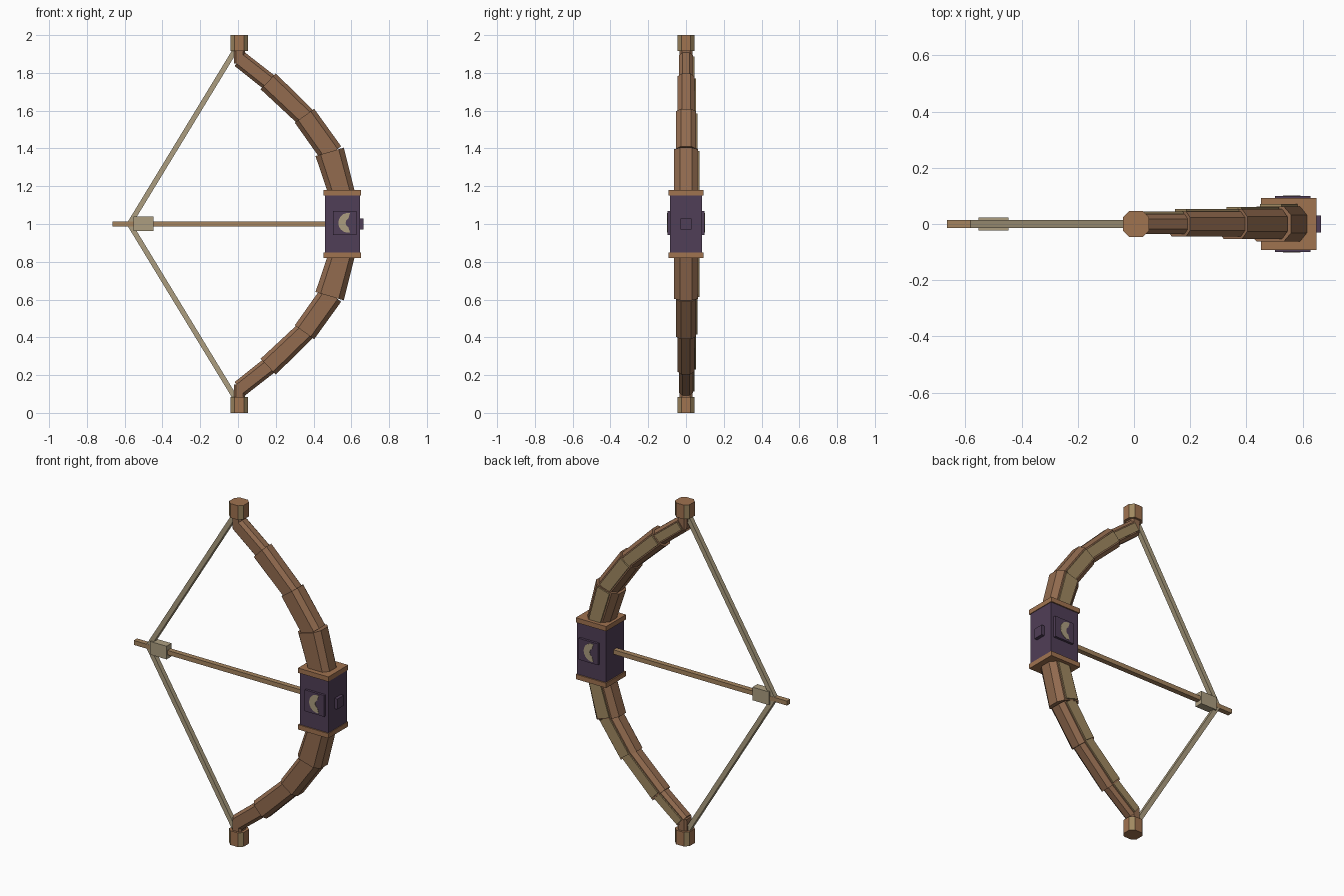
import bpy, bmesh, math
from mathutils import Vector

cube = bpy.data.objects.get("Cube")
if cube:
    bpy.data.objects.remove(cube, do_unlink=True)


def material(name, rgb):
    lin = [((c / 255 + 0.055) / 1.055) ** 2.4 for c in rgb] + [1.0]
    m = bpy.data.materials.new(name)
    m.diffuse_color = lin
    m.use_nodes = True
    m.node_tree.nodes["Principled BSDF"].inputs["Base Color"].default_value = lin
    return m


wood = material("brown wood", (146, 107, 79))
trim_wood = material("light brown trim", (160, 115, 80))
olive = material("olive wood", (160, 137, 97))
shaft_wood = material("tan shaft wood", (165, 132, 95))
cord = material("pale cord", (172, 158, 128))
purple = material("purple wrap", (80, 62, 87))


def loft(name, rings, mats):
    """Closed solid from a list of equal-length rings of points."""
    bm = bmesh.new()
    vr = [[bm.verts.new(p) for p in ring] for ring in rings]
    n = len(vr[0])
    for a, b in zip(vr, vr[1:]):
        for i in range(n):
            bm.faces.new((a[i], a[(i + 1) % n], b[(i + 1) % n], b[i]))
    bm.faces.new(vr[0])
    bm.faces.new(vr[-1])
    bmesh.ops.recalc_face_normals(bm, faces=bm.faces[:])
    me = bpy.data.meshes.new(name)
    bm.to_mesh(me)
    bm.free()
    ob = bpy.data.objects.new(name, me)
    bpy.context.collection.objects.link(ob)
    for m in mats:
        me.materials.append(m)
    return ob


def box(name, x0, x1, y0, y1, z0, z1, mat):
    ring = lambda z: [(x0, y0, z), (x1, y0, z), (x1, y1, z), (x0, y1, z)]
    return loft(name, [ring(z0), ring(z1)], [mat])


def octagon(w, h, cw, ch):
    """Chamfered rectangle with half sizes w, h."""
    return [(w - cw, -h), (w, ch - h), (w, h - ch), (w - cw, h),
            (cw - w, h), (-w, h - ch), (-w, ch - h), (cw - w, -h)]


def beam(name, p0, p1, sec0, sec1, mat):
    """Beam in the xz plane; sections are (across, y) pairs."""
    a, b = Vector((p0[0], 0, p0[1])), Vector((p1[0], 0, p1[1]))
    d = (b - a).normalized()
    side = Vector((-d.z, 0, d.x))
    ring = lambda c, sec: [c + side * u + Vector((0, v, 0)) for u, v in sec]
    return loft(name, [ring(a, sec0), ring(b, sec1)], [mat])


def rect(w, y0, y1):
    return [(-w, y0), (w, y0), (w, y1), (-w, y1)]


# Limb segments: start, end, start half width, end half width, half depth
segments = [
    ((0.01, 1.872), (0.170, 1.746), 0.045, 0.046, 0.036),
    ((0.16, 1.755), (0.366, 1.558), 0.058, 0.054, 0.045),
    ((0.352, 1.573), (0.494, 1.374), 0.063, 0.064, 0.053),
    ((0.485, 1.382), (0.556, 1.140), 0.078, 0.068, 0.063),
]

for side, s in (("upper", 1), ("lower", -1)):
    fz = lambda z: 1 + s * (z - 1)
    fp = lambda p: (p[0], fz(p[1]))
    for i, (p0, p1, w0, w1, h) in enumerate(segments, 1):
        beam(f"{side}_limb_segment_{i}", fp(p0), fp(p1),
             octagon(w0, h, w0 * 0.36, h * 0.5),
             octagon(w1, h, w1 * 0.36, h * 0.5), wood)
        # Backing strip on the rear face
        a, b = Vector(p0), Vector(p1)
        beam(f"{side}_limb_backing_{i}", fp(a.lerp(b, 0.03)), fp(a.lerp(b, 0.97)),
             rect(w0 * 0.52, h - 0.01, h + 0.008),
             rect(w1 * 0.52, h - 0.01, h + 0.008), olive)

    # Neck and octagonal cap at the limb end
    beam(f"{side}_neck", (0.008, fz(1.92)), (0.008, fz(1.85)),
         octagon(0.03, 0.034, 0.01, 0.012), octagon(0.028, 0.034, 0.01, 0.012), wood)
    sec = octagon(0.047, 0.046, 0.022, 0.022)
    cap = loft(f"{side}_tip_cap",
               [[(0.007 + u, v, fz(z)) for u, v in sec] for z in (1.917, 2.0)],
               [trim_wood, olive])
    for f in cap.data.polygons:
        if abs(f.normal.x) > 0.3 and abs(f.normal.y) > 0.3:
            f.material_index = 1

    # Bowstring half
    beam(f"{side}_string", (-0.575, 1.0), (-0.012, fz(1.925)),
         rect(0.0135, -0.014, 0.014), rect(0.0135, -0.014, 0.014), cord)

    # Grip trim band
    z0, z1 = sorted((fz(1.152), fz(1.18)))
    box(f"{side}_grip_trim", 0.453, 0.65, -0.092, 0.092, z0, z1, trim_wood)

# Grip block
box("grip", 0.46, 0.646, -0.085, 0.085, 0.84, 1.16, purple)
box("grip_outer_plate", 0.64, 0.665, -0.03, 0.03, 0.97, 1.03, purple)

# Crescent outline opening to one side
outer = [math.radians(80 + 200 * i / 10) for i in range(11)]
inner = [math.radians(250 - 140 * i / 6) for i in range(7)]
crescent = [(0.022 + 0.053 * math.cos(a), 0.053 * math.sin(a)) for a in outer]
crescent += [(0.03 + 0.022 * math.cos(a), 0.024 * math.sin(a)) for a in inner]

for side, s in (("front", -1), ("back", 1)):
    y0, y1 = sorted((s * 0.08, s * 0.099))
    box(f"grip_{side}_plate", 0.502, 0.628, y0, y1, 0.943, 1.068, purple)
    loft(f"{side}_crescent",
         [[(0.562 - s * u, s * y, 1.006 + v) for u, v in crescent] for y in (0.097, 0.101)],
         [cord])

# Arrow shaft and the block holding it on the string
box("arrow_shaft", -0.665, 0.47, -0.015, 0.015, 0.987, 1.013, shaft_wood)
box("nock_block", -0.553, -0.447, -0.023, 0.023, 0.963, 1.04, cord)
